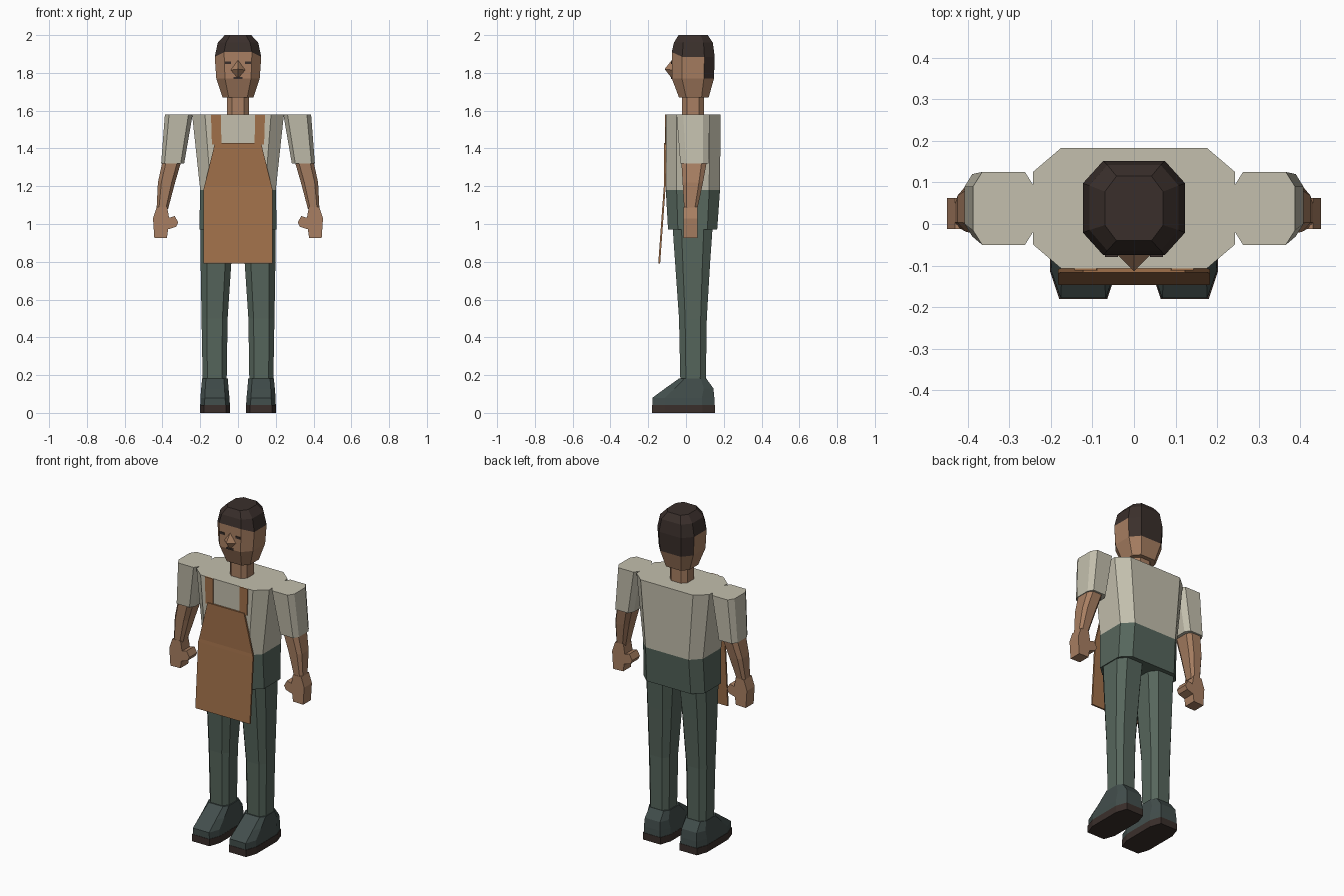
import bpy, bmesh

if "Cube" in bpy.data.objects:
    bpy.data.objects.remove(bpy.data.objects["Cube"])


def material(name, hex_code):
    srgb = [int(hex_code[i:i + 2], 16) / 255 for i in (0, 2, 4)]
    m = bpy.data.materials.new(name)
    m.diffuse_color = [((c + 0.055) / 1.055) ** 2.4 for c in srgb] + [1]
    m.use_nodes = True
    m.node_tree.nodes["Principled BSDF"].inputs["Base Color"].default_value = m.diffuse_color
    return m


SKIN = material("skin", "A87F62")
SHIRT = material("shirt_cloth", "C3BFAD")
TROUSER = material("trouser_cloth", "56665C")
LEATHER = material("apron_leather", "A0704A")
SHOE = material("shoe_leather", "424E4C")
DARK = material("hair_dark", "3A2F2B")


def finish(name, bm, mats, mirror=False):
    bmesh.ops.recalc_face_normals(bm, faces=bm.faces)
    me = bpy.data.meshes.new(name)
    bm.to_mesh(me)
    bm.free()
    for m in mats:
        me.materials.append(m)
    ob = bpy.data.objects.new(name, me)
    bpy.context.collection.objects.link(ob)
    if mirror:
        mod = ob.modifiers.new("mirror", "MIRROR")
        mod.use_mirror_merge = False
    return ob


def loft(name, rings, chamfer, mats, mirror=False, rule=None, front_lift=None):
    """Stack chamfered-rectangle rings (z, x0, x1, y0, y1) into a closed solid."""
    bm = bmesh.new()
    loops = []
    for r, (z, x0, x1, y0, y1) in enumerate(rings):
        cx, cy = (x1 - x0) * chamfer[0], (y1 - y0) * chamfer[1]
        pts = [(x0 + cx, y0), (x1 - cx, y0), (x1, y0 + cy), (x1, y1 - cy),
               (x1 - cx, y1), (x0 + cx, y1), (x0, y1 - cy), (x0, y0 + cy)]
        lift = (front_lift or {}).get(r, 0)
        loops.append([bm.verts.new((x, y, z + (lift if i < 2 else 0)))
                      for i, (x, y) in enumerate(pts)])
    for r, (a, b) in enumerate(zip(loops, loops[1:])):
        for i in range(8):
            j = (i + 1) % 8
            f = bm.faces.new((a[i], a[j], b[j], b[i]))
            f.material_index = rule(r, i) if rule else 0
    bm.faces.new(loops[0][::-1])
    top = bm.faces.new(loops[-1])
    top.material_index = len(mats) - 1
    return finish(name, bm, mats, mirror)


def prism(name, outline, y0, y1, mat, mirror=False):
    """Extrude an x-z outline along y."""
    bm = bmesh.new()
    face = bm.faces.new([bm.verts.new((x, y0, z)) for x, z in outline])
    ext = bmesh.ops.extrude_face_region(bm, geom=[face])
    for v in ext["geom"]:
        if isinstance(v, bmesh.types.BMVert):
            v.co.y = y1
    return finish(name, bm, [mat], mirror)


def box(name, x0, x1, y0, y1, z0, z1, mat, mirror=False):
    return prism(name, [(x0, z0), (x1, z0), (x1, z1), (x0, z1)], y0, y1, mat, mirror)


# Torso
loft("shirt", [(1.18, -.2, .2, -.107, .18), (1.58, -.243, .243, -.107, .183)],
     (.14, .2), [SHIRT])
loft("trouser_waist", [(.97, -.205, .205, -.095, .165), (1.18, -.2, .2, -.107, .18)],
     (.14, .2), [TROUSER])

# Legs and shoes
loft("trouser_leg", [(.17, .06, .187, -.03, .105), (.5, .055, .193, -.037, .11),
                     (.8, .035, .198, -.058, .128), (1.0, .02, .2, -.072, .142)],
     (.2, .22), [TROUSER], True)
loft("shoe_sole", [(0, .042, .202, -.18, .153), (.042, .042, .202, -.18, .153)],
     (.14, .2), [DARK], True)
loft("shoe_upper", [(.042, .043, .2, -.178, .151), (.08, .045, .199, -.178, .15),
                    (.13, .05, .195, -.11, .145), (.182, .054, .19, -.037, .107)],
     (.15, .2), [SHOE], True)

# Arms
loft("sleeve", [(1.32, .285, .407, -.03, .12), (1.58, .24, .387, -.05, .125)],
     (.15, .2), [SHIRT], True)
loft("forearm", [(1.08, .37, .431, -.01, .06), (1.22, .333, .424, -.018, .09),
                 (1.34, .298, .398, -.025, .112)], (.2, .2), [SKIN], True)
prism("hand", [(.375, 1.09), (.43, 1.09), (.45, 1.03), (.443, .925), (.376, .927),
               (.37, .972), (.328, .985), (.316, 1.008), (.335, 1.042), (.365, 1.033)],
      -.012, .062, SKIN, True)

# Neck and head: the hair is the upper bands plus the back of the head
loft("neck", [(1.56, -.058, .058, -.02, .095), (1.7, -.058, .058, -.02, .095)],
     (.22, .22), [SKIN])
loft("head", [(1.67, -.082, .082, -.037, .12), (1.77, -.115, .115, -.075, .148),
              (1.885, -.123, .123, -.075, .152), (1.96, -.107, .107, -.064, .142),
              (2.0, -.07, .07, -.04, .115)],
     (.2, .24), [SKIN, DARK], front_lift={2: .025},
     rule=lambda r, i: int(r >= 2 or (r == 1 and i in (3, 4, 5))))

# Face
bm = bmesh.new()
base = [bm.verts.new(p) for p in
        ((0, -.073, 1.87), (.04, -.073, 1.815), (0, -.073, 1.768), (-.04, -.073, 1.815))]
tip = bm.verts.new((0, -.113, 1.82))
bm.faces.new(base)
for i in range(4):
    bm.faces.new((base[i], base[(i + 1) % 4], tip))
finish("nose", bm, [SKIN])
box("eye", .038, .07, -.079, -.07, 1.847, 1.86, DARK, True)
box("mouth", -.024, .024, -.079, -.068, 1.768, 1.778, DARK)

# Apron: one thin sheet, bib sloping out to the free-hanging skirt
bm = bmesh.new()
rows = [(1.43, .122, -.117), (1.2, .178, -.117), (1.18, .183, -.119), (.79, .182, -.147)]
grid = [[bm.verts.new((s * w, y + d, z)) for s, d in ((-1, 0), (1, 0), (1, .01), (-1, .01))]
        for z, w, y in rows]
for a, b in zip(grid, grid[1:]):
    for i in range(4):
        j = (i + 1) % 4
        bm.faces.new((a[i], a[j], b[j], b[i]))
bm.faces.new(grid[0])
bm.faces.new(grid[-1])
finish("apron", bm, [LEATHER])
prism("apron_strap", [(.088, 1.42), (.138, 1.42), (.143, 1.58), (.09, 1.58)],
      -.112, -.104, LEATHER, True)
